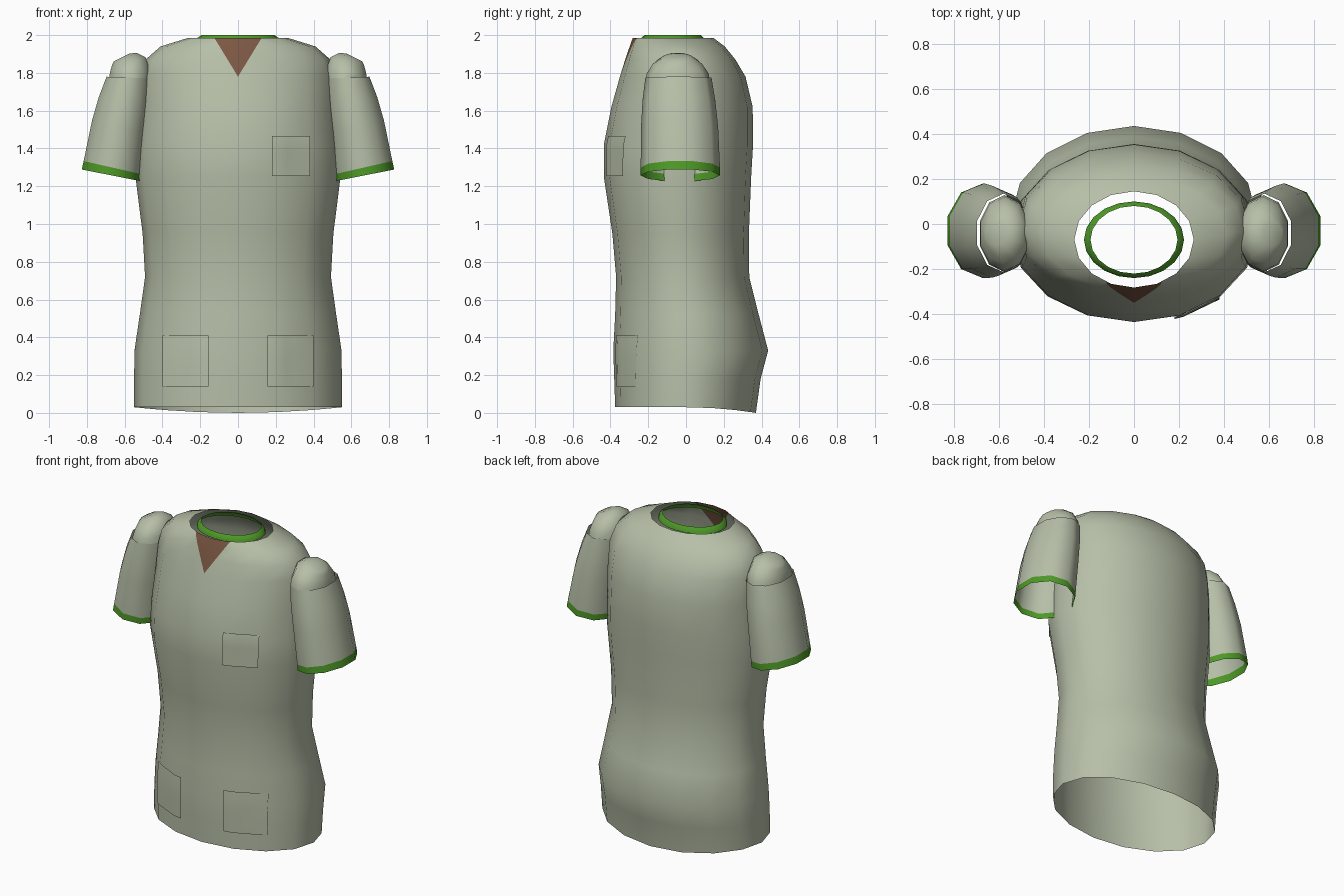
import bpy, bmesh, math
from mathutils import Vector
from mathutils.bvhtree import BVHTree

if "Cube" in bpy.data.objects:
    bpy.data.objects.remove(bpy.data.objects["Cube"])


def material(name, rgb):
    m = bpy.data.materials.new(name)
    m.diffuse_color = (*rgb, 1)
    m.use_nodes = True
    m.node_tree.nodes["Principled BSDF"].inputs["Base Color"].default_value = m.diffuse_color
    return m


CLOTH = material("sage_cloth", (0.47, 0.52, 0.39))
TRIM = material("green_trim", (0.075, 0.32, 0.02))
PATCH = material("brown_patch", (0.20, 0.095, 0.055))


def finish(bm, name, mats, angle=50):
    me = bpy.data.meshes.new(name)
    bm.to_mesh(me)
    ob = bpy.data.objects.new(name, me)
    bpy.context.collection.objects.link(ob)
    for m in mats:
        me.materials.append(m)
    bpy.ops.object.select_all(action='DESELECT')
    ob.select_set(True)
    bpy.context.view_layer.objects.active = ob
    bpy.ops.object.shade_smooth_by_angle(angle=math.radians(angle))
    return ob


def loft(rings, cap=False):
    """Bridge a list of closed rings of points with quads."""
    bm = bmesh.new()
    loops = [[bm.verts.new(p) for p in r] for r in rings]
    n = len(loops[0])
    for a, b in zip(loops, loops[1:]):
        for i in range(n):
            j = (i + 1) % n
            bm.faces.new((a[i], a[j], b[j], b[i]))
    if cap:
        bm.faces.new(loops[-1])
    bm.normal_update()
    return bm


def tilted_ring(inner, outer, yf, yb, n, phase=0.0):
    """Ellipse spanning inner to outer (x, z) and yf to yb."""
    pts = []
    for i in range(n):
        a = 2 * math.pi * i / n + phase
        t = (1 + math.cos(a)) / 2
        pts.append(Vector((inner[0] + (outer[0] - inner[0]) * t,
                           (yf + yb) / 2 + (yb - yf) / 2 * math.sin(a),
                           inner[1] + (outer[1] - inner[1]) * t)))
    return pts


# Torso: z, half width, front y, back y
TORSO = [(0.03, 0.55, -0.375, 0.37), (0.18, 0.55, -0.38, 0.395),
         (0.33, 0.548, -0.385, 0.435), (0.52, 0.52, -0.375, 0.385),
         (0.72, 0.492, -0.37, 0.335), (0.95, 0.505, -0.39, 0.333),
         (1.25, 0.543, -0.435, 0.345), (1.42, 0.535, -0.435, 0.355),
         (1.62, 0.522, -0.395, 0.353), (1.78, 0.515, -0.35, 0.315),
         (1.87, 0.49, -0.322, 0.262), (1.94, 0.41, -0.298, 0.205),
         (1.985, 0.265, -0.282, 0.145)]
rings = [tilted_ring((-w, z), (w, z), f, b, 16) for z, w, f, b in TORSO]
for p in rings[0]:  # hem dips at the back
    p.z -= 0.03 * max(0, p.y / 0.37) ** 2
bm = loft(rings)
surface = BVHTree.FromBMesh(bm)

# Neck patch: cut a V into the front of the torso
TIP = Vector((0, 0, 1.78))
NORMALS = [Vector((s * 0.205, 0, -0.125)) for s in (-1, 1)]
for nrm in NORMALS:
    faces = [f for f in bm.faces if f.calc_center_median().y < -0.2
             and f.calc_center_median().z > 1.69
             and abs(f.calc_center_median().x) < 0.3]
    geom = set(faces) | {e for f in faces for e in f.edges} | {v for f in faces for v in f.verts}
    bmesh.ops.bisect_plane(bm, geom=list(geom), plane_co=TIP, plane_no=nrm, dist=1e-5)
for f in bm.faces:
    c = f.calc_center_median()
    if c.y < 0 and all((c - TIP).dot(nrm) < 0 for nrm in NORMALS):
        f.material_index = 1
finish(bm, "torso", [CLOTH, PATCH])


# Pockets: thin plates that follow the front of the torso
def pocket(name, x0, x1, z0, z1, n=5):
    bm = bmesh.new()
    grid = []
    for k in range(n + 1):
        row = []
        for i in range(n + 1):
            x, z = x0 + (x1 - x0) * i / n, z0 + (z1 - z0) * k / n
            hit = surface.ray_cast(Vector((x, -2, z)), Vector((0, 1, 0)))[0]
            row.append(bm.verts.new((x, hit.y - 0.012, z)))
        grid.append(row)
    for k in range(n):
        for i in range(n):
            bm.faces.new((grid[k][i], grid[k][i + 1], grid[k + 1][i + 1], grid[k + 1][i]))
    finish(bm, name, [CLOTH])


pocket("chest_pocket", 0.18, 0.38, 1.255, 1.465)
pocket("left_hip_pocket", 0.155, 0.40, 0.14, 0.41)
pocket("right_hip_pocket", -0.40, -0.155, 0.14, 0.41)

# Collar band, leaning inward inside the neck opening
collar = [tilted_ring((-w, z), (w, z), f, b, 20) for z, w, f, b in
          [(1.965, 0.222, -0.24, 0.10), (1.985, 0.215, -0.236, 0.094), (2.0, 0.193, -0.22, 0.08)]]
finish(loft(collar), "collar", [TRIM])

# Sleeves: inner (x, z), outer (x, z), front y, back y
SLEEVE = [((0.505, 1.225), (0.835, 1.29), -0.24, 0.18),
          ((0.503, 1.262), (0.825, 1.335), -0.24, 0.18),
          ((0.48, 1.48), (0.78, 1.55), -0.238, 0.17),
          ((0.46, 1.64), (0.745, 1.67), -0.23, 0.155),
          ((0.455, 1.77), (0.702, 1.78), -0.215, 0.135)]
CAP = [((0.46, 1.72), (0.69, 1.74), -0.213, 0.128),
       ((0.46, 1.81), (0.686, 1.785), -0.208, 0.12),
       ((0.485, 1.885), (0.68, 1.81), -0.175, 0.085),
       ((0.535, 1.908), (0.67, 1.84), -0.13, 0.04),
       ((0.575, 1.903), (0.66, 1.86), -0.095, 0.01)]
for side, s in (("left", 1), ("right", -1)):
    for part, spec, capped in (("sleeve", SLEEVE, False), ("shoulder_cap", CAP, True)):
        bm = loft([tilted_ring(*r, 10, math.radians(18)) for r in spec], capped)
        if not capped:  # green hem on the lowest band
            bm.faces.ensure_lookup_table()
            for f in bm.faces[:10]:
                f.material_index = 1
        if s < 0:
            bmesh.ops.scale(bm, vec=(-1, 1, 1), verts=bm.verts)
            bmesh.ops.reverse_faces(bm, faces=bm.faces)
        finish(bm, f"{side}_{part}", [CLOTH, TRIM])
